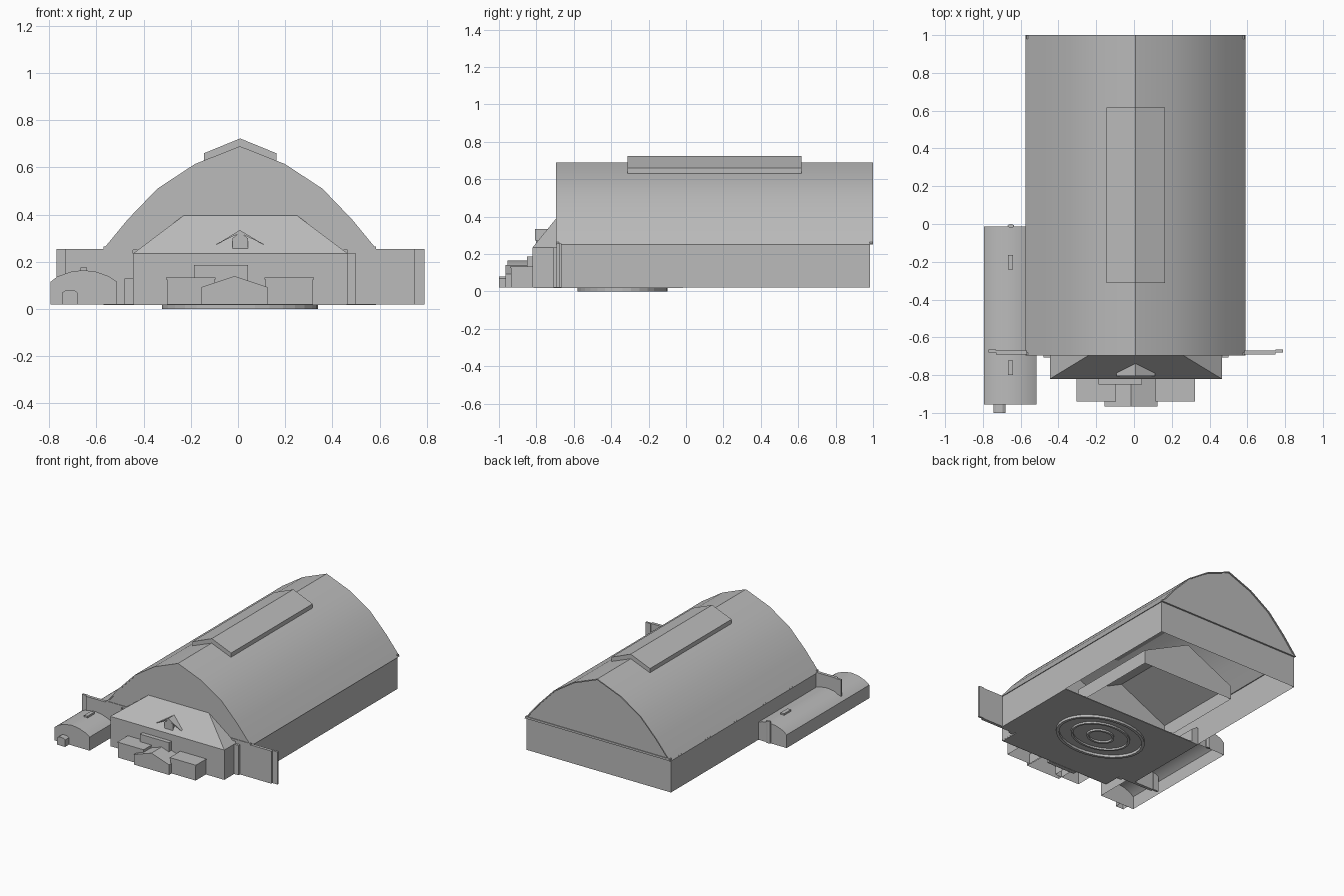
import bpy, bmesh, math

if "Cube" in bpy.data.objects:
    bpy.data.objects.remove(bpy.data.objects["Cube"], do_unlink=True)

GREY = (0.5, 0.5, 0.5, 1)
mat = bpy.data.materials.new("plain grey")
mat.use_nodes = True
mat.diffuse_color = GREY
mat.node_tree.nodes["Principled BSDF"].inputs["Base Color"].default_value = GREY

GROUND = 0.02


def finish(name, bm, smooth=False):
    bmesh.ops.recalc_face_normals(bm, faces=bm.faces)
    mesh = bpy.data.meshes.new(name)
    bm.to_mesh(mesh)
    bm.free()
    mesh.materials.append(mat)
    ob = bpy.data.objects.new(name, mesh)
    bpy.context.collection.objects.link(ob)
    if smooth:
        bpy.ops.object.select_all(action='DESELECT')
        ob.select_set(True)
        bpy.context.view_layer.objects.active = ob
        bpy.ops.object.shade_smooth_by_angle(angle=math.radians(30))
    return ob


def prism(name, profile, y0, y1, open_bottom=False, smooth=False):
    """Extrude an xz profile along y; the last edge back to the start is the bottom."""
    bm = bmesh.new()
    front = [bm.verts.new((x, y0, z)) for x, z in profile]
    back = [bm.verts.new((x, y1, z)) for x, z in profile]
    n = len(profile)
    bm.faces.new(front)
    bm.faces.new(back[::-1])
    for i in range(n - 1 if open_bottom else n):
        j = (i + 1) % n
        bm.faces.new((front[i], back[i], back[j], front[j]))
    return finish(name, bm, smooth)


def block(name, x0, x1, y0, y1, z1, z0=GROUND, open_bottom=False):
    return prism(name, [(x0, z0), (x0, z1), (x1, z1), (x1, z0)], y0, y1, open_bottom)


def house(name, x0, x1, y0, y1, eave, peak, z0=GROUND, open_bottom=True):
    mid = (x0 + x1) / 2
    return prism(name, [(x0, z0), (x0, eave), (mid, peak), (x1, eave), (x1, z0)],
                 y0, y1, open_bottom)


# Main hall: open-bottomed walls, arched roof skin and recessed gable ends
bm = bmesh.new()
hx0, hx1, hy0, hy1 = -0.57, 0.585, -0.68, 0.985
corners = [(hx0, hy0), (hx1, hy0), (hx1, hy1), (hx0, hy1)]
low = [bm.verts.new((x, y, GROUND)) for x, y in corners]
high = [bm.verts.new((x, y, 0.255)) for x, y in corners]
for i in range(4):
    j = (i + 1) % 4
    bm.faces.new((low[i], low[j], high[j], high[i]))
finish("hall_walls", bm)

CX = 0.008
half = [(0.582, 0.25), (0.475, 0.38), (0.35, 0.51), (0.19, 0.615)]
outer = ([(CX - x, z) for x, z in half] + [(CX, 0.69)]
         + [(CX + x, z) for x, z in reversed(half)])
inner = [(CX + (x - CX) * 0.982, 0.25 + (z - 0.25) * 0.982) for x, z in outer]
prism("hall_roof", outer + inner[::-1], -0.695, 1.0, smooth=True)
gable = [(inner[0][0], 0.25)] + inner[1:-1] + [(inner[-1][0], 0.25)]
prism("front_gable", gable, -0.69, -0.683)
prism("back_gable", gable, 0.98, 0.992)
for name, y0, y1 in (("front_sill", -0.694, -0.68), ("back_sill", 0.98, 0.997)):
    block(name, hx0, hx1, y0, y1, 0.265, 0.25)

# Raised ridge monitor
house("ridge_monitor", -0.145, 0.163, -0.312, 0.618, 0.66, 0.723, 0.63, False)

# Side screens beside the entrance
for side, a, b, c in (("right", -0.445, -0.73, -0.77), ("left", 0.465, 0.75, 0.79)):
    block(side + "_screen", min(a, b), max(a, b), -0.692, -0.67, 0.255)
    block(side + "_screen_end", min(b, c), max(b, c), -0.68, -0.665, 0.255)
    s = math.copysign(0.035, a)
    block(side + "_pier", min(a, a + s), max(a, a + s), -0.708, -0.69, 0.235 if a > 0 else 0.13)

# Entrance block with hipped roof
block("entrance_walls", -0.445, 0.465, -0.82, -0.685, 0.235, open_bottom=True)
bm = bmesh.new()
base = [bm.verts.new((x, y, 0.235)) for x, y in
        ((-0.445, -0.82), (0.465, -0.82), (0.465, -0.68), (-0.445, -0.68))]
top = [bm.verts.new((x, -0.68, 0.408)) for x in (-0.215, 0.235)]
bm.faces.new((base[0], base[1], top[1], top[0]))
bm.faces.new((base[1], base[2], top[1]))
bm.faces.new((base[3], base[0], top[0]))
bm.faces.new((base[2], base[3], top[0], top[1]))
finish("entrance_roof", bm)

# Small dormer with overhanging chevron roof
house("dormer_body", -0.024, 0.042, -0.803, -0.73, 0.30, 0.325, 0.25, False)
prism("dormer_roof", [(-0.093, 0.273), (CX, 0.335), (0.11, 0.273), (0.05, 0.302),
                      (CX, 0.322), (-0.034, 0.302)], -0.806, -0.72)

# Entrance lobbies and gabled porch
for name, x0, x1 in (("right_lobby", -0.305, -0.095), ("left_lobby", 0.113, 0.322)):
    block(name, x0 + 0.004, x1 - 0.004, -0.936, -0.82, 0.127, open_bottom=True)
    block(name + "_cap", x0, x1, -0.94, -0.82, 0.133, 0.125)
house("porch", -0.155, 0.125, -0.965, -0.82, 0.093, 0.14)
block("porch_parapet", -0.187, 0.043, -0.85, -0.82, 0.187)

# Low annex with curved roof, vents, end porch and rear post
annex = [(-0.795, GROUND), (-0.795, 0.115), (-0.765, 0.138), (-0.71, 0.158), (-0.655, 0.165),
         (-0.6, 0.158), (-0.545, 0.138), (-0.515, 0.118), (-0.515, GROUND)]
prism("annex", annex, -0.955, -0.012, True, True)
for i, y in enumerate((-0.8, -0.242)):
    block("annex_vent_%d" % (i + 1), -0.668, -0.64, y, y + 0.078, 0.176, 0.15)
arch = [(-0.745, GROUND), (-0.745, 0.07), (-0.73, 0.08), (-0.695, 0.08), (-0.68, 0.07),
        (-0.68, GROUND)]
prism("annex_porch", arch, -1.0, -0.955, True)
bm = bmesh.new()
bmesh.ops.create_cone(bm, cap_ends=True, segments=12, radius1=0.018, radius2=0.018, depth=0.158)
for v in bm.verts:
    v.co.y = v.co.y * 0.5 - 0.01
    v.co.x -= 0.652
    v.co.z += 0.1
finish("annex_post", bm, True)

# Inner gabled room and front floor
house("inner_room", -0.35, 0.4, -0.1, 0.59, 0.12, 0.3)
block("hall_floor", hx0, hx1, hy0, -0.015, 0.024, 0.018)
block("entrance_floor", -0.44, 0.46, -0.815, hy0, 0.024, 0.018)


# Stepped oval relief under the floor
def oval_ring(name, rx, ry, width, z0):
    bm = bmesh.new()
    n = 32
    loops = []
    for shrink, z in ((0, GROUND), (0, z0), (width, z0), (width, GROUND)):
        loops.append([bm.verts.new((CX + (rx - shrink) * math.cos(math.tau * i / n),
                                    -0.34 + (ry - shrink) * math.sin(math.tau * i / n), z))
                      for i in range(n)])
    for a, b in zip(loops, loops[1:]):
        for i in range(n):
            j = (i + 1) % n
            bm.faces.new((a[i], a[j], b[j], b[i]))
    return finish(name, bm)


oval_ring("outer_relief", 0.33, 0.24, 0.02, 0.0)
oval_ring("middle_relief", 0.22, 0.16, 0.015, 0.005)
oval_ring("centre_relief", 0.1, 0.08, 0.015, 0.005)
